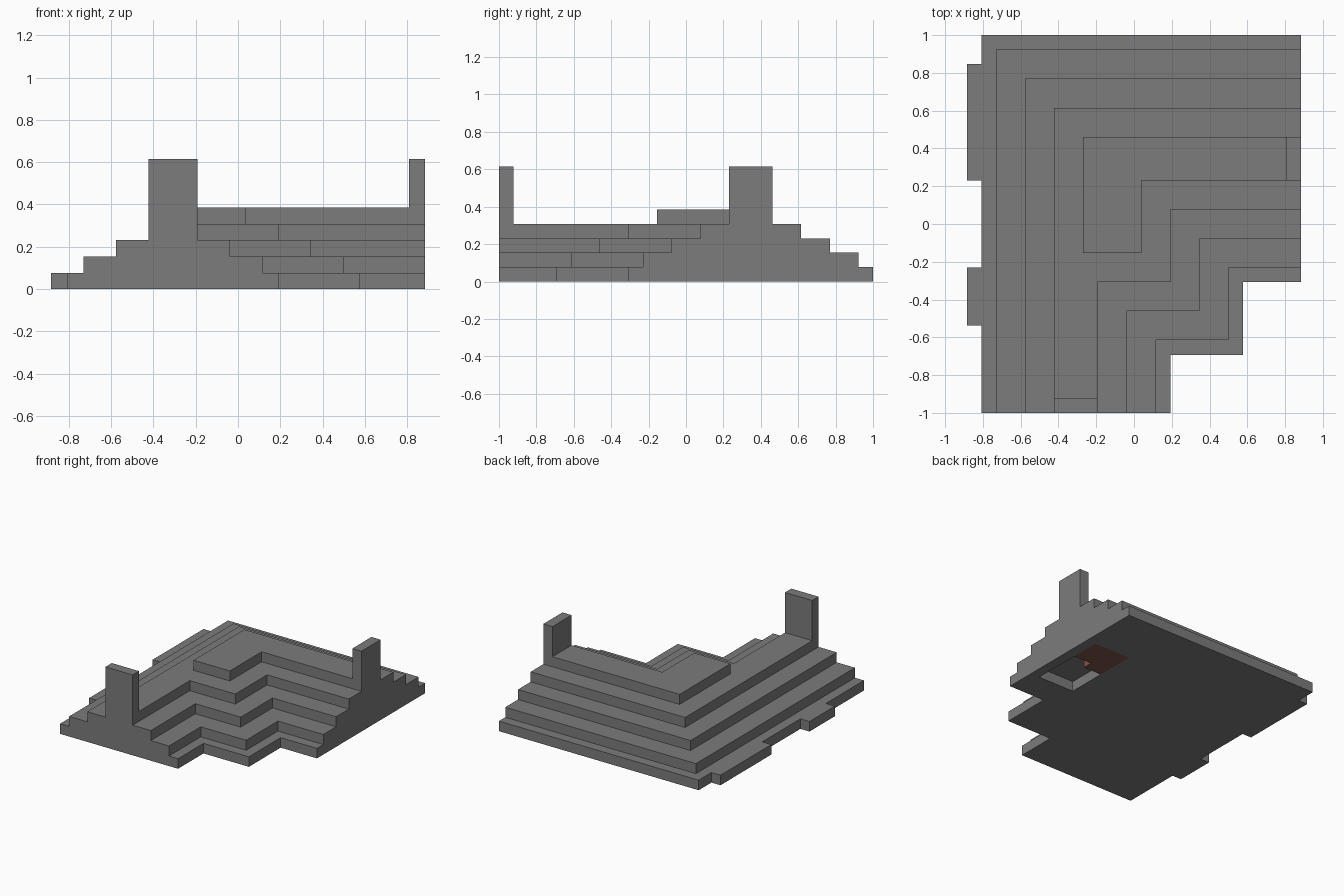
import bpy
import bmesh

cube = bpy.data.objects.get("Cube")
if cube:
    bpy.data.objects.remove(cube, do_unlink=True)

U = 2 / 26  # size of one block


def material(name, colour):
    m = bpy.data.materials.new(name)
    m.use_nodes = True
    m.diffuse_color = colour
    bsdf = next(n for n in m.node_tree.nodes if n.type == 'BSDF_PRINCIPLED')
    bsdf.inputs["Base Color"].default_value = colour
    bsdf.inputs["Roughness"].default_value = 0.9
    return m


stone = material("grey_stone", (0.2, 0.2, 0.2, 1))
brick = material("red_brown", (0.22, 0.09, 0.07, 1))


def prism(name, outline, low, high, mat=stone):
    """Extrude an outline given in blocks between two block heights."""
    bm = bmesh.new()
    base = bm.faces.new([bm.verts.new(((i - 11.5) * U, (j - 13) * U, low * U))
                         for i, j in outline])
    top = bmesh.ops.extrude_face_region(bm, geom=[base])["geom"]
    bmesh.ops.translate(bm, vec=(0, 0, (high - low) * U),
                        verts=[v for v in top if isinstance(v, bmesh.types.BMVert)])
    bmesh.ops.recalc_face_normals(bm, faces=bm.faces)
    mesh = bpy.data.meshes.new(name)
    bm.to_mesh(mesh)
    bm.free()
    mesh.materials.append(mat)
    ob = bpy.data.objects.new(name, mesh)
    bpy.context.collection.objects.link(ob)
    return ob


def rect(x0, x1, y0, y1):
    return [(x0, y0), (x1, y0), (x1, y1), (x0, y1)]


def terrace(left, back, steps, front=0):
    """Outline with a stepped front right corner."""
    pts = [(left, front)]
    for n, (x, y) in enumerate(steps):
        pts += [(x, pts[-1][1]), (x, y)]
    return pts[:-1] + [(steps[-1][0], back), (left, back)]


# Bottom terrace, with two tabs along its left-hand edge
outline = terrace(1, 26, [(14, 4), (19, 9), (23, 26)])
outline += [(1, 24), (0, 24), (0, 16), (1, 16), (1, 10), (0, 10), (0, 6), (1, 6)]
bottom = prism("bottom_terrace", outline, 0, 1)

# Pocket in the underside
cutter = prism("pocket_cutter", rect(18, 22, 12, 20), -1, 2)
cutter.hide_render = True
mod = bottom.modifiers.new("pocket", 'BOOLEAN')
mod.operation = 'DIFFERENCE'
mod.solver = 'EXACT'
mod.object = cutter
bpy.context.view_layer.objects.active = bottom
bpy.ops.object.modifier_apply(modifier=mod.name)
bpy.data.objects.remove(cutter, do_unlink=True)

# Coloured slab filling the back half of the pocket
prism("underside_slab",
      [(18, 16), (20, 16), (20, 17), (22, 17), (22, 20), (18, 20)], 0, 1, brick)

# Upper terraces
prism("second_terrace", terrace(2, 25, [(13, 5), (18, 10), (23, 25)]), 1, 2)
prism("third_terrace", terrace(4, 23, [(11, 7), (16, 12), (23, 23)]), 2, 3)
prism("fourth_terrace", terrace(6, 21, [(9, 9), (14, 14), (23, 21)]), 3, 4)
prism("top_terrace", terrace(8, 19, [(12, 16), (23, 19)], front=11), 4, 5)

# End posts
prism("front_post", rect(6, 9, 0, 1), 4, 8)
prism("side_post", rect(22, 23, 16, 19), 5, 8)
